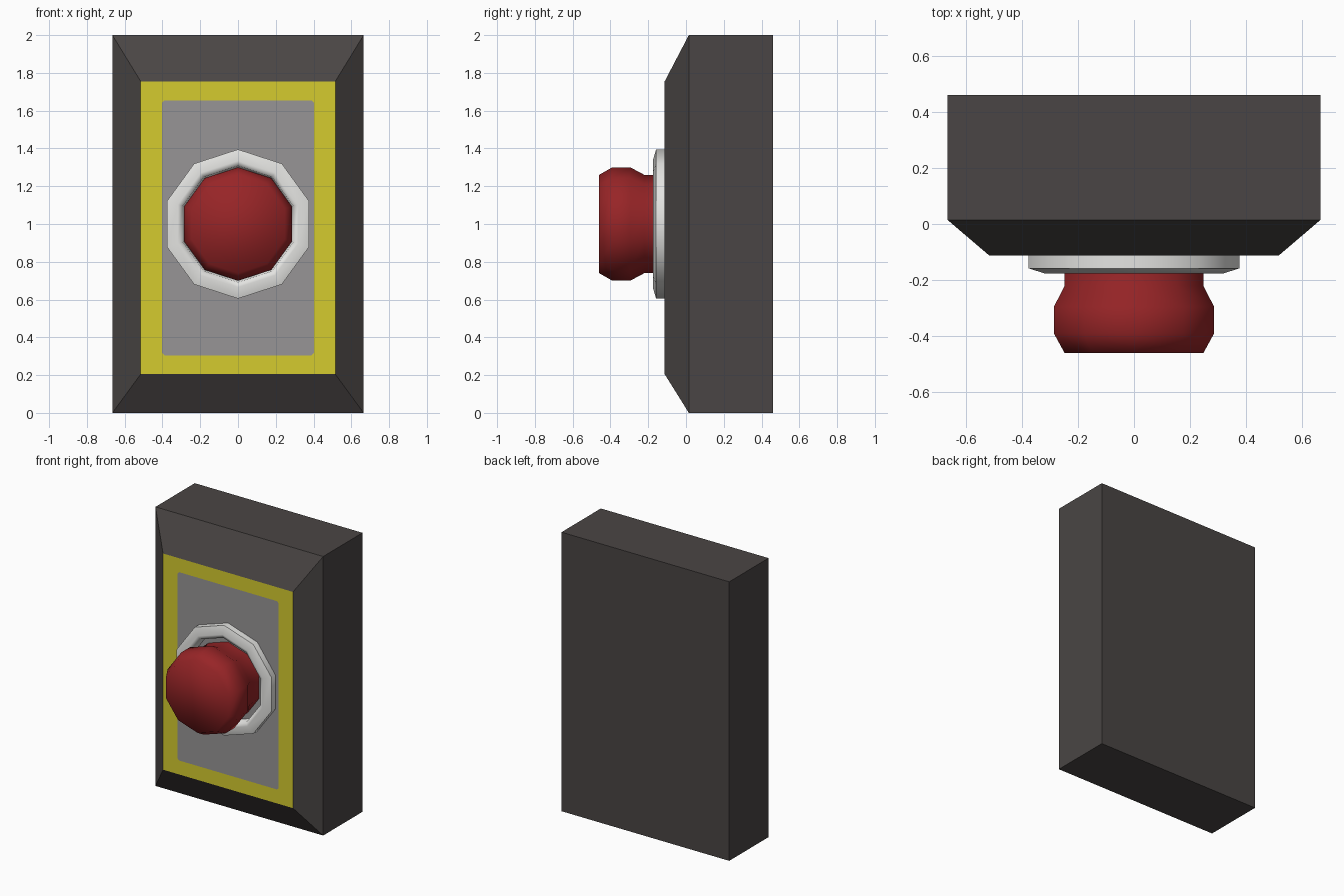
import bpy, bmesh, math

if "Cube" in bpy.data.objects:
    bpy.data.objects.remove(bpy.data.objects["Cube"])


def material(name, rgb):
    m = bpy.data.materials.new(name)
    m.diffuse_color = (*rgb, 1)
    m.use_nodes = True
    m.node_tree.nodes["Principled BSDF"].inputs["Base Color"].default_value = m.diffuse_color
    return m


dark = material("dark housing", (0.068, 0.060, 0.058))
yellow = material("yellow border", (0.66, 0.60, 0.028))
grey = material("grey panel", (0.31, 0.30, 0.305))
white = material("white ring", (0.78, 0.78, 0.76))
red = material("red button", (0.31, 0.018, 0.02))


def finish(name, bm, mats, smooth=None):
    bmesh.ops.recalc_face_normals(bm, faces=bm.faces)
    me = bpy.data.meshes.new(name)
    bm.to_mesh(me)
    bm.free()
    for m in mats:
        me.materials.append(m)
    ob = bpy.data.objects.new(name, me)
    bpy.context.collection.objects.link(ob)
    if smooth:
        bpy.ops.object.select_all(action='DESELECT')
        ob.select_set(True)
        bpy.context.view_layer.objects.active = ob
        bpy.ops.object.shade_smooth_by_angle(angle=math.radians(smooth))
    return ob


def rect(bm, hx, z0, z1, y):
    return [bm.verts.new((x, y, z)) for x, z in
            ((-hx, z0), (hx, z0), (hx, z1), (-hx, z1))]


# Housing: box with a tapered front, yellow border and grey panel cut into the face
bm = bmesh.new()
back = rect(bm, 0.665, 0, 2, 0.46)
mid = rect(bm, 0.665, 0, 2, 0.015)
front = rect(bm, 0.515, 0.205, 1.755, -0.113)
c = 0.014
panel = [bm.verts.new((x, -0.113, z)) for x, z in (
    (-0.402, 0.305 + c), (-0.402 + c, 0.305), (0.402 - c, 0.305), (0.402, 0.305 + c),
    (0.402, 1.655 - c), (0.402 - c, 1.655), (-0.402 + c, 1.655), (-0.402, 1.655 - c))]
bm.faces.new(back)
for i in range(4):
    j = (i + 1) % 4
    for a, b in ((back, mid), (mid, front)):
        bm.faces.new((a[i], a[j], b[j], b[i]))
    p = panel[2 * i:2 * i + 2]
    for f in (bm.faces.new((front[i], p[1], p[0])),
              bm.faces.new((front[i], front[j], panel[2 * j], p[1]))):
        f.material_index = 1
bm.faces.new(panel).material_index = 2
finish("housing", bm, (dark, yellow, grey))


def lathe(name, profile, mat, closed, smooth, sides=10):
    """Turn a (radius, y) profile round the button axis, one corner pointing up."""
    bm = bmesh.new()
    rings = [[bm.verts.new((r * math.sin(2 * math.pi * k / sides), y,
                            1 + r * math.cos(2 * math.pi * k / sides)))
              for k in range(sides)] for r, y in profile]
    pairs = list(zip(rings, rings[1:]))
    if closed:
        pairs.append((rings[-1], rings[0]))
    else:
        bm.faces.new(rings[0])
        bm.faces.new(rings[-1])
    for a, b in pairs:
        for k in range(sides):
            n = (k + 1) % sides
            bm.faces.new((a[k], a[n], b[n], b[k]))
    return finish(name, bm, (mat,), smooth)


# Collar ring around the button
lathe("collar_ring", ((0.395, -0.11), (0.395, -0.158), (0.335, -0.176),
                      (0.308, -0.165), (0.300, -0.11)), white, True, 60)

# Mushroom push button
lathe("push_button", ((0.26, -0.11), (0.26, -0.22), (0.30, -0.295),
                      (0.30, -0.39), (0.26, -0.46)), red, False, 75)
